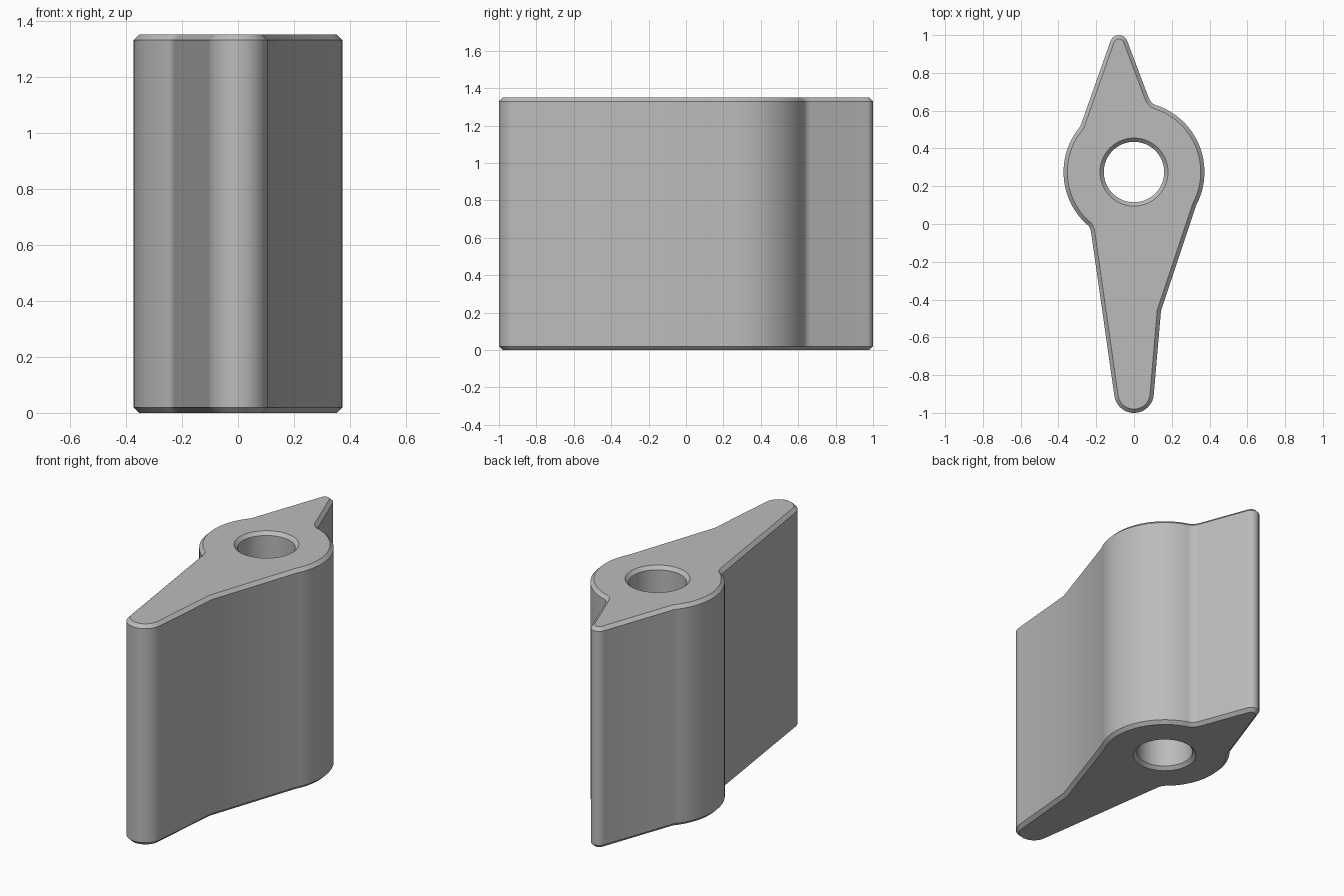
import bpy, bmesh
from math import cos, sin, radians, pi
from mathutils import Vector

cube = bpy.data.objects.get("Cube")
if cube:
    bpy.data.objects.remove(cube, do_unlink=True)

HEIGHT, CHAMFER = 1.35, 0.02
HUB = Vector((0, 0.275))


def arc(centre, radius, start, end, steps):
    """Points along an arc, counter-clockwise, angles in degrees."""
    angles = [radians(start + (end - start) * i / steps) for i in range(steps + 1)]
    return [Vector((centre[0] + radius * cos(a), centre[1] + radius * sin(a))) for a in angles]


def fillet(start, corner, end, steps=6):
    """Soft curve through a concave corner."""
    a, b, c = Vector(start), Vector(corner), Vector(end)
    ts = [i / steps for i in range(1, steps + 1)]
    return [a * (1 - t) ** 2 + b * 2 * t * (1 - t) + c * t * t for t in ts]


def inset(points, amount):
    """Mitred offset of a counter-clockwise loop towards its inside."""
    result = []
    for i, p in enumerate(points):
        d1 = (p - points[i - 1]).normalized()
        d2 = (points[(i + 1) % len(points)] - p).normalized()
        n1, n2 = Vector((-d1.y, d1.x)), Vector((-d2.y, d2.x))
        result.append(p + (n1 + n2) * amount / (1 + n1.dot(n2)))
    return result


# Outline: long front wing, hub sides, short back wing
outline = arc((0, -0.895), 0.105, 188, 355, 20)
outline.append(Vector((0.143, -0.458)))
outline += arc(HUB, 0.373, -28, 70.3, 32)
outline += fillet((0.125, 0.626), (0.092, 0.634), (0.078, 0.667))
outline += arc((-0.08, 0.953), 0.047, 20, 160, 14)
outline += arc(HUB, 0.373, 139.6, 227.7, 28)
outline += fillet((-0.25, 0), (-0.232, -0.014), (-0.227, -0.045))

# Bore, with its mouth widened by the chamfer
bore = arc(HUB, 0.16, 0, 360, 64)[:-1]
mouth = arc(HUB, 0.16 + CHAMFER, 0, 360, 64)[:-1]
rim = inset(outline, CHAMFER)

bm = bmesh.new()


def wall(end_loop, side_loop):
    """Chamfered wall from bottom to top; returns its rings of vertices."""
    levels = [(end_loop, 0), (side_loop, CHAMFER),
              (side_loop, HEIGHT - CHAMFER), (end_loop, HEIGHT)]
    rings = [[bm.verts.new((p.x, p.y, z)) for p in loop] for loop, z in levels]
    for low, high in zip(rings, rings[1:]):
        for i in range(len(low)):
            bm.faces.new((low[i - 1], low[i], high[i], high[i - 1]))
    return rings


outer = wall(rim, outline)
inner = wall(mouth, bore)

# Flat ends between the rim and the bore mouth
for level in (0, -1):
    edges = [bm.edges.get((ring[i - 1], ring[i]))
             for ring in (outer[level], inner[level]) for i in range(len(ring))]
    bmesh.ops.triangle_fill(bm, use_beauty=True, use_dissolve=False, edges=edges)
bmesh.ops.recalc_face_normals(bm, faces=bm.faces)

mesh = bpy.data.meshes.new("winged_body")
bm.to_mesh(mesh)
bm.free()
body = bpy.data.objects.new("winged_body", mesh)
bpy.context.collection.objects.link(body)

# Single plain grey
grey = bpy.data.materials.new("plain_grey")
grey.use_nodes = True
colour = (0.5, 0.5, 0.5, 1)
grey.diffuse_color = colour
grey.node_tree.nodes["Principled BSDF"].inputs["Base Color"].default_value = colour
mesh.materials.append(grey)

bpy.context.view_layer.objects.active = body
body.select_set(True)
bpy.ops.object.shade_smooth_by_angle(angle=pi / 6)
